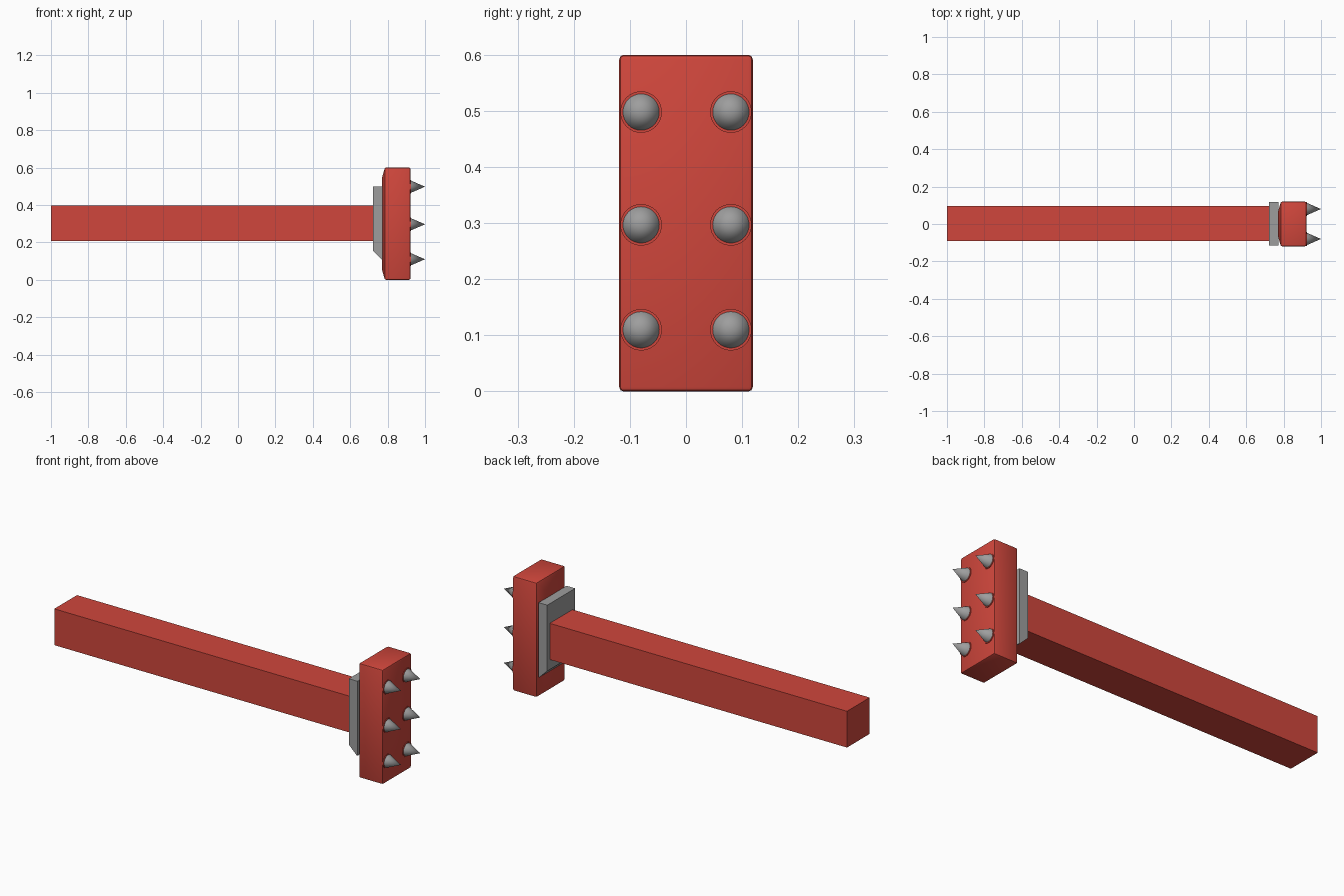
import bpy, bmesh, math
from mathutils import Matrix

if "Cube" in bpy.data.objects:
    bpy.data.objects.remove(bpy.data.objects["Cube"])


def material(name, rgb):
    m = bpy.data.materials.new(name)
    m.diffuse_color = (*rgb, 1)
    m.use_nodes = True
    m.node_tree.nodes["Principled BSDF"].inputs["Base Color"].default_value = m.diffuse_color
    return m


RED = material("red paint", (0.63, 0.062, 0.045))
GREY = material("grey metal", (0.34, 0.34, 0.34))


def make(name, bm, mat):
    bmesh.ops.recalc_face_normals(bm, faces=bm.faces)
    me = bpy.data.meshes.new(name)
    bm.to_mesh(me)
    bm.free()
    me.materials.append(mat)
    ob = bpy.data.objects.new(name, me)
    bpy.context.collection.objects.link(ob)
    return ob


def box(x0, x1, y0, y1, z0, z1):
    bm = bmesh.new()
    bmesh.ops.create_cube(bm, size=1)
    size = Matrix.Diagonal((x1 - x0, y1 - y0, z1 - z0, 1))
    centre = Matrix.Translation(((x0 + x1) / 2, (y0 + y1) / 2, (z0 + z1) / 2))
    bm.transform(centre @ size)
    return bm


def cone(x0, x1, r0, r1, y, z, sides=32):
    bm = bmesh.new()
    bmesh.ops.create_cone(bm, cap_ends=True, segments=sides,
                          radius1=r0, radius2=r1, depth=x1 - x0)
    bm.transform(Matrix.Translation(((x0 + x1) / 2, y, z))
                 @ Matrix.Rotation(math.pi / 2, 4, 'Y'))
    return bm


def smooth(ob, angle):
    bpy.ops.object.select_all(action='DESELECT')
    ob.select_set(True)
    bpy.context.view_layer.objects.active = ob
    bpy.ops.object.shade_smooth_by_angle(angle=math.radians(angle))


# Long square beam
make("beam", box(-1, 0.735, -0.092, 0.096, 0.207, 0.397), RED)

# Mounting plate: side profile with its lower rear corner cut off
bm = bmesh.new()
profile = [(0.722, 0.50), (0.722, 0.155), (0.768, 0.11), (0.772, 0.11), (0.772, 0.50)]
face = bm.faces.new([bm.verts.new((x, -0.114, z)) for x, z in profile])
ext = bmesh.ops.extrude_face_region(bm, geom=[face])
for v in ext["geom"]:
    if isinstance(v, bmesh.types.BMVert):
        v.co.y = 0.117
make("mounting_plate", bm, GREY)

# Ram head: block with softened edges and a slightly raised back
bm = box(0.783, 0.922, -0.119, 0.119, 0, 0.6)
bmesh.ops.bevel(bm, geom=bm.edges[:], offset=0.008, segments=2,
                profile=0.5, affect='EDGES')
back = max((f for f in bm.faces if f.normal.x < -0.9), key=lambda f: f.calc_area())
bmesh.ops.inset_region(bm, faces=[back], thickness=0.06, depth=0)
for v in back.verts:
    v.co.x = 0.771
smooth(make("ram_head", bm, RED), 30)

# Two columns of spikes, each in a thin collar
for y in (-0.08, 0.08):
    for z in (0.11, 0.297, 0.498):
        make("spike_collar", cone(0.918, 0.925, 0.037, 0.037, y, z), RED)
        smooth(make("spike", cone(0.92, 1.0, 0.0345, 0, y, z), GREY), 60)
